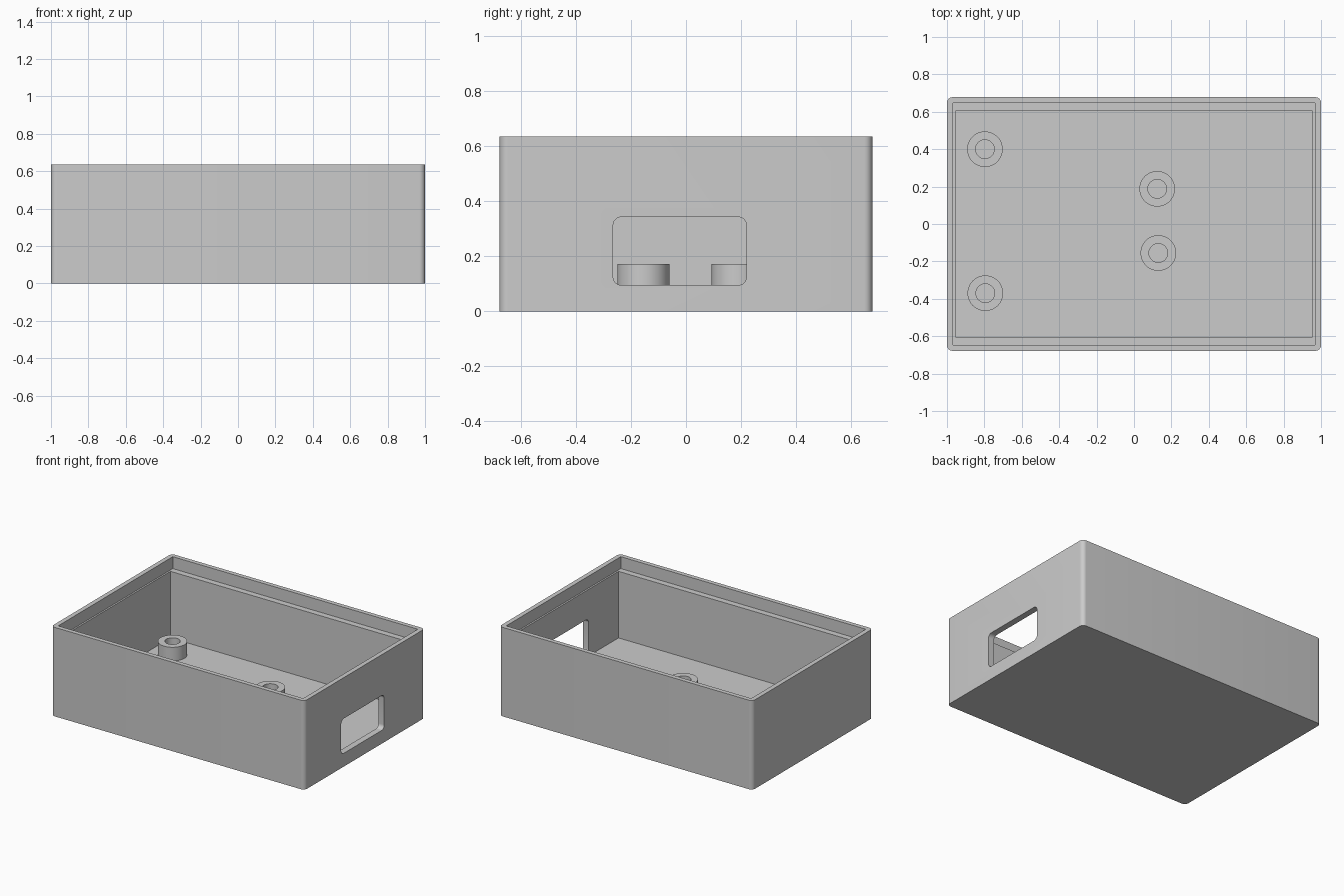
import bpy
import bmesh
import math
from mathutils import Matrix, Vector

cube = bpy.data.objects.get("Cube")
if cube:
    bpy.data.objects.remove(cube, do_unlink=True)

HEIGHT, FLOOR, LEDGE = 0.635, 0.075, 0.55
POST_TOP, POST_R, BORE_R = 0.172, 0.095, 0.05

grey = bpy.data.materials.new("light grey plastic")
grey.use_nodes = True
grey.diffuse_color = (0.6, 0.6, 0.6, 1)
grey.node_tree.nodes["Principled BSDF"].inputs["Base Color"].default_value = (0.6, 0.6, 0.6, 1)


def finish(name, bm):
    bmesh.ops.recalc_face_normals(bm, faces=bm.faces)
    mesh = bpy.data.meshes.new(name)
    bm.to_mesh(mesh)
    bm.free()
    mesh.materials.append(grey)
    obj = bpy.data.objects.new(name, mesh)
    bpy.context.collection.objects.link(obj)
    return obj


def block(name, low, high, round_axis=None, radius=0.03):
    """Box between two corners, optionally rounded along one axis."""
    low, high = Vector(low), Vector(high)
    bm = bmesh.new()
    size = Matrix.Diagonal((high - low).to_4d())
    bmesh.ops.create_cube(bm, size=1, matrix=Matrix.Translation((low + high) / 2) @ size)
    if round_axis is not None:
        edges = [e for e in bm.edges
                 if abs((e.verts[0].co - e.verts[1].co)[round_axis]) > 0.001]
        bmesh.ops.bevel(bm, geom=edges, offset=radius, segments=8,
                        profile=0.5, affect='EDGES')
    return finish(name, bm)


def cut(target, cutter):
    """Subtract the cutter from the target and discard it."""
    cutter.hide_render = True
    mod = target.modifiers.new("cut", 'BOOLEAN')
    mod.operation, mod.solver, mod.object = 'DIFFERENCE', 'EXACT', cutter
    bpy.context.view_layer.objects.active = target
    bpy.ops.object.modifier_apply(modifier=mod.name)
    bpy.data.objects.remove(cutter, do_unlink=True)


def smooth(obj):
    bpy.ops.object.select_all(action='DESELECT')
    obj.select_set(True)
    bpy.context.view_layer.objects.active = obj
    bpy.ops.object.shade_smooth_by_angle(angle=math.radians(30))


def post(name, x, y):
    """Hollow screw post revolved from a rectangular profile."""
    bm = bmesh.new()
    profile = [(BORE_R, FLOOR), (POST_R, FLOOR), (POST_R, POST_TOP), (BORE_R, POST_TOP)]
    verts = [bm.verts.new((r, 0, z)) for r, z in profile]
    edges = [bm.edges.new((verts[i], verts[(i + 1) % 4])) for i in range(4)]
    bmesh.ops.spin(bm, geom=verts + edges, cent=(0, 0, 0), axis=(0, 0, 1),
                   angle=math.tau, steps=48)
    bmesh.ops.remove_doubles(bm, verts=bm.verts, dist=0.0001)
    bmesh.ops.translate(bm, verts=bm.verts, vec=(x, y, 0))
    smooth(finish(name, bm))


# Case body with rounded upright corners
body = block("case_body", (-1, -0.678, 0), (1, 0.678, HEIGHT), round_axis=2)
# Main cavity, then the wider recess that leaves a ledge for the lid
cut(body, block("cavity_cutter", (-0.955, -0.603, FLOOR), (0.955, 0.603, 1)))
cut(body, block("lid_recess_cutter", (-0.967, -0.646, LEDGE), (0.967, 0.646, 1)))
# Rounded port opening in the left end wall
cut(body, block("port_cutter", (0.9, -0.265, 0.095), (1.1, 0.22, 0.343), round_axis=0))
smooth(body)

# Screw posts on the floor
post("post_back_right", -0.797, 0.4)
post("post_front_right", -0.795, -0.37)
post("post_back_middle", 0.124, 0.188)
post("post_front_middle", 0.13, -0.155)
